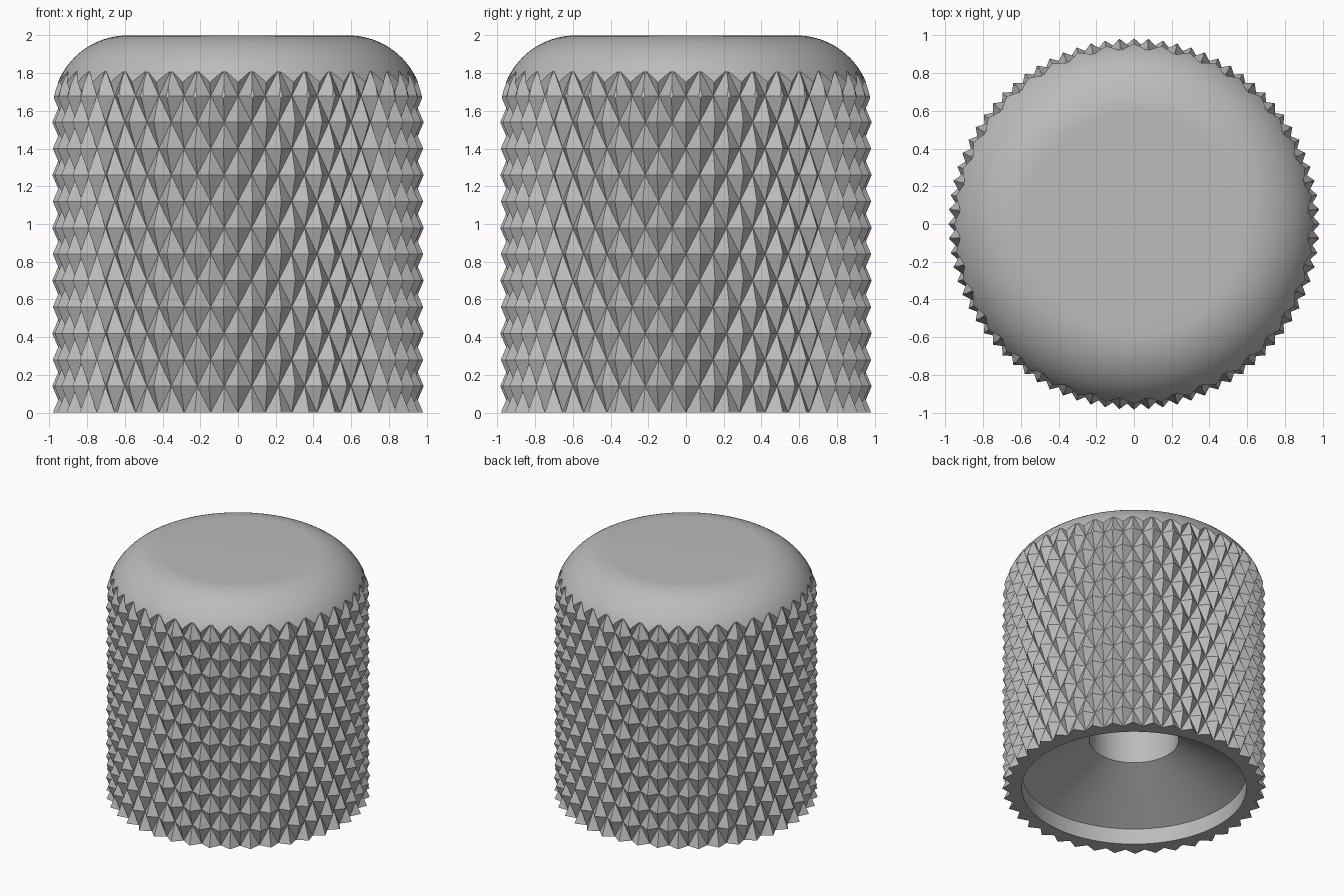
import bpy
import bmesh
from math import sin, cos, pi, radians

cube = bpy.data.objects.get("Cube")
if cube:
    bpy.data.objects.remove(cube, do_unlink=True)

TEETH = 40
PEAK, VALLEY = 0.985, 0.925
ROW = 0.14
FILLET = 0.4

grey = bpy.data.materials.new("satin_grey")
grey.use_nodes = True
colour = (0.5, 0.5, 0.5, 1)
grey.diffuse_color = colour
grey.node_tree.nodes["Principled BSDF"].inputs["Base Color"].default_value = colour


def add_object(name, bm):
    bmesh.ops.recalc_face_normals(bm, faces=bm.faces)
    mesh = bpy.data.meshes.new(name)
    bm.to_mesh(mesh)
    bm.free()
    mesh.materials.append(grey)
    obj = bpy.data.objects.new(name, mesh)
    bpy.context.collection.objects.link(obj)
    return obj


def ring(bm, radii, z):
    n = len(radii)
    return [bm.verts.new((r * cos(2 * pi * i / n), r * sin(2 * pi * i / n), z))
            for i, r in enumerate(radii)]


def lathe(name, profile, steps=160):
    """Closed solid turned from (radius, height) points, flat at both ends."""
    bm = bmesh.new()
    rings = [ring(bm, [r] * steps, z) for r, z in profile]
    for low, high in zip(rings, rings[1:]):
        for i in range(steps):
            j = (i + 1) % steps
            bm.faces.new((low[i], low[j], high[j], high[i]))
    bm.faces.new(rings[0])
    bm.faces.new(rings[-1])
    return add_object(name, bm)


def knurled_cylinder(name, rows):
    """Diamond knurl: peaks and valleys alternate around and up the wall."""
    bm = bmesh.new()
    n = TEETH * 2
    rings = [ring(bm, [PEAK if (c + k) % 2 else VALLEY for c in range(n)], k * ROW)
             for k in range(rows + 1)]
    for k in range(rows):
        low, high = rings[k], rings[k + 1]
        for c in range(n):
            d = (c + 1) % n
            # Split each cell along its valley-to-valley groove
            if (c + k) % 2:
                bm.faces.new((low[c], low[d], high[c]))
                bm.faces.new((low[d], high[d], high[c]))
            else:
                bm.faces.new((low[c], low[d], high[d]))
                bm.faces.new((low[c], high[d], high[c]))
    bm.faces.new(rings[0])
    bm.faces.new(rings[-1])
    return add_object(name, bm)


def boolean(obj, cutter, operation):
    mod = obj.modifiers.new(operation.lower(), "BOOLEAN")
    mod.object = cutter
    mod.operation = operation
    mod.solver = "EXACT"
    bpy.context.view_layer.objects.active = obj
    bpy.ops.object.modifier_apply(modifier=mod.name)
    bpy.data.objects.remove(cutter, do_unlink=True)


# Knurled body, tall enough to be trimmed by the rounded cap
knob = knurled_cylinder("knurled_knob", 15)

# Rounded cap shape: wide skirt, then a quarter-round up to the flat top
arc = [(PEAK - FILLET + FILLET * cos(a), 2 - FILLET + FILLET * sin(a))
       for a in [radians(90) * i / 24 for i in range(25)]]
boolean(knob, lathe("cap_envelope", [(1.1, -0.2), (1.1, 1.56)] + arc), "INTERSECT")

# Underside recess: short straight lip, conical roof, central shaft bore
recess = [(0.84, -0.2), (0.84, 0.13), (0.333, 0.41), (0.333, 1.4)]
boolean(knob, lathe("recess_cutter", recess, 128), "DIFFERENCE")

# Smooth cap and bore, crisp knurling
bpy.ops.object.select_all(action="DESELECT")
knob.select_set(True)
bpy.context.view_layer.objects.active = knob
bpy.ops.object.shade_smooth_by_angle(angle=radians(20))
